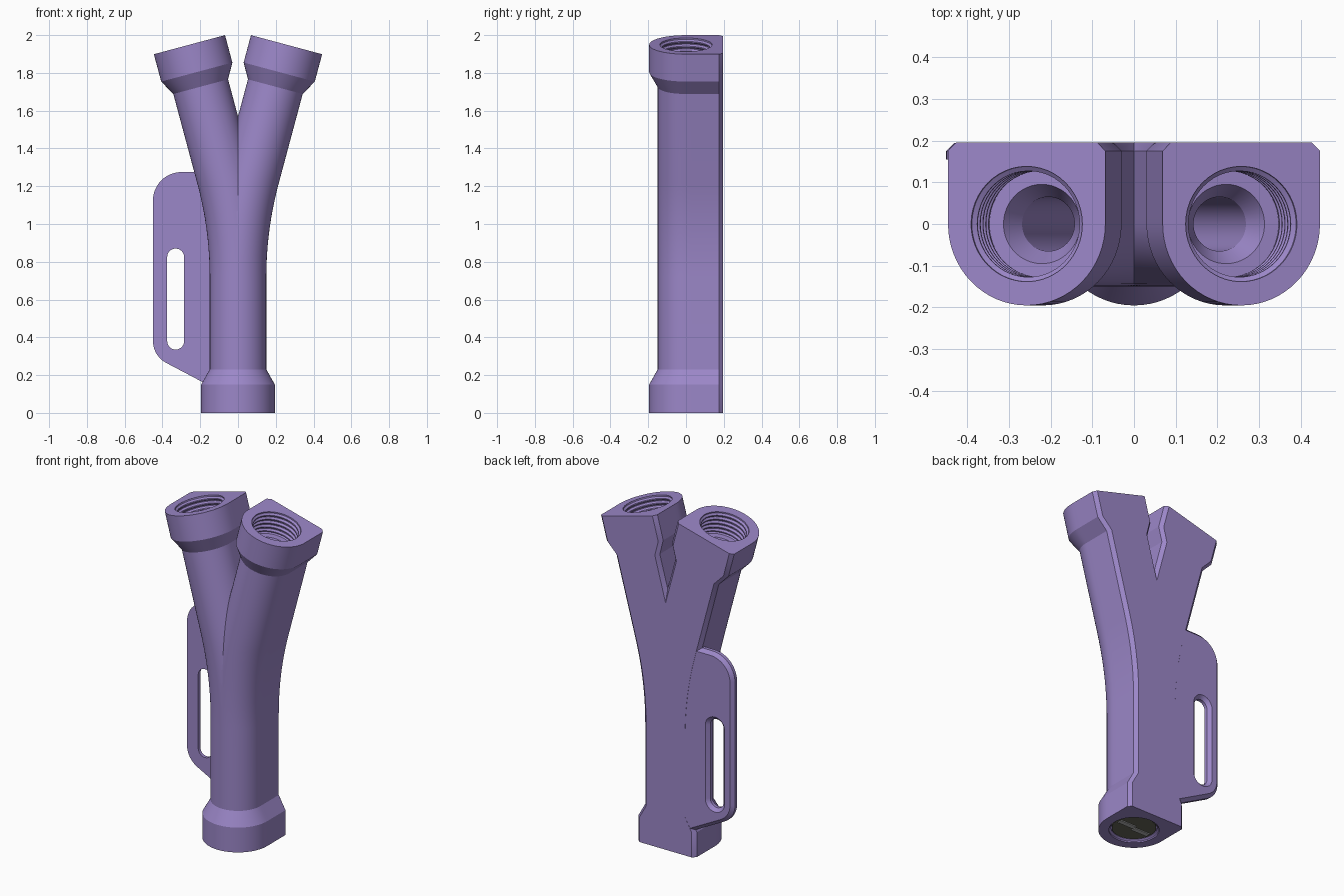
import bpy, bmesh, math
from mathutils import Vector

if "Cube" in bpy.data.objects:
    bpy.data.objects.remove(bpy.data.objects["Cube"])

def material(name, col):
    m = bpy.data.materials.new(name)
    m.diffuse_color = (*col, 1)
    m.use_nodes = True
    m.node_tree.nodes["Principled BSDF"].inputs["Base Color"].default_value = m.diffuse_color
    return m

PURPLE = material("purple", (0.33, 0.242, 0.578))
DARK = material("dark_olive", (0.13, 0.13, 0.10))
GREY = material("light_grey", (0.45, 0.45, 0.45))

BACK, CH = 0.195, 0.02              # flat back plane, chamfer size
TILT, R, S0, L = math.radians(15), 2.05, 0.72, 1.98
S1 = S0 + R * TILT                  # end of the bend

def finish(bm, name, mat, angle=25):
    bmesh.ops.recalc_face_normals(bm, faces=bm.faces)
    me = bpy.data.meshes.new(name)
    bm.to_mesh(me)
    bm.free()
    ob = bpy.data.objects.new(name, me)
    bpy.context.collection.objects.link(ob)
    me.materials.append(mat)
    bpy.ops.object.select_all(action='DESELECT')
    ob.select_set(True)
    bpy.context.view_layer.objects.active = ob
    bpy.ops.object.shade_smooth_by_angle(angle=math.radians(angle))
    return ob

def bridge(bm, a, b):
    n = len(a)
    for i in range(n):
        bm.faces.new((a[i], a[(i + 1) % n], b[(i + 1) % n], b[i]))

# ---- centre line: straight, bend, tilted straight
def axis(s):
    if s <= S0:
        return Vector((0, 0, s)), 0.0
    a = min((s - S0) / R, TILT)
    p = Vector((R * (1 - math.cos(a)), 0, S0 + R * math.sin(a)))
    if s > S1:
        p += (s - S1) * Vector((math.sin(a), 0, math.cos(a)))
    return p, a

def d_section(r):
    pts = [(r * math.cos(t), r * math.sin(t))
           for t in (math.pi + math.pi * i / 32 for i in range(32))]
    side = [(r, (BACK - CH) * i / 6) for i in range(7)]
    back = [((r - CH) * (1 - i / 5), BACK) for i in range(11)]
    return pts + side + back + [(-x, y) for x, y in reversed(side[1:])]

def circle(r):
    ang = [math.pi + math.pi * i / 32 for i in range(32)]
    ang += [math.pi * i / 24 for i in range(24)]
    return [(r * math.cos(t), r * math.sin(t)) for t in ang]

def ring(bm, section, s):
    p, a = axis(s)
    ux = Vector((math.cos(a), 0, -math.sin(a)))
    return [bm.verts.new(p + ux * x + Vector((0, y, 0))) for x, y in section]

# ---- forked pipe: outer skin up, threaded bore back down, halved and mirrored
bend = [S0 + (S1 - S0) * i / 14 for i in range(15)]
outer = [(0, .195), (.15, .195), (.23, .15)] + [(s, .15) for s in bend]
outer += [(L - .23, .15), (L - .15, .195), (L, .195)]
thread = [(0, .138)]
for i in range(5):
    d = .008 + i * .026
    thread += [(d, .138), (d + .008, .127), (d + .014, .127), (d + .022, .138)]
thread += [(.14, .13), (.14, .095), (.2, .065)]
inner = [(L - d, r) for d, r in thread]
inner += [(s, .065) for s in reversed(bend)]
inner += [(d, r) for d, r in reversed(thread)]

bm = bmesh.new()
rings = [ring(bm, d_section(r), s) for s, r in outer]
rings += [ring(bm, circle(r), s) for s, r in inner]
for i in range(len(rings)):
    bridge(bm, rings[i], rings[(i + 1) % len(rings)])
bmesh.ops.recalc_face_normals(bm, faces=bm.faces)
bmesh.ops.bisect_plane(bm, geom=bm.verts[:] + bm.edges[:] + bm.faces[:], dist=1e-5,
                       plane_co=(0, 0, 0), plane_no=(1, 0, 0), clear_inner=True)
half = bm.verts[:] + bm.edges[:] + bm.faces[:]
copy = bmesh.ops.duplicate(bm, geom=half)["geom"]
for v in (g for g in copy if isinstance(g, bmesh.types.BMVert)):
    v.co.x = -v.co.x
bmesh.ops.remove_doubles(bm, verts=bm.verts, dist=1e-4)
finish(bm, "forked_pipe", PURPLE)

# ---- side handle plate with rounded slot and chamfered back edges
def arc(cx, cz, r, a0, a1, n=12):
    return [(cx + r * math.cos(math.radians(a0 + (a1 - a0) * i / n)),
             cz + r * math.sin(math.radians(a0 + (a1 - a0) * i / n))) for i in range(n + 1)]

def outline(d):
    return ([(-.1, .117 + 1.13 * d), (-.1, 1.275 - d)]
            + arc(-.30, 1.125, .15 - d, 90, 180)
            + arc(-.32, .38, .13 - d, 180, 242.2))

def slot(d):
    return arc(-.33, .825, .045 + d, 0, 180) + arc(-.33, .38, .045 + d, 180, 360)

bm = bmesh.new()
layers = [(.155, 0), (BACK - CH, 0), (BACK - .0005, CH)]
ends = [[], []]
for shape in (outline, slot):
    loops = [[bm.verts.new((x, y, z)) for x, z in shape(d)] for y, d in layers]
    for a, b in zip(loops, loops[1:]):
        bridge(bm, a, b)
    for e, lp in zip(ends, (loops[0], loops[-1])):
        e += [bm.edges.get((lp[i], lp[i - 1])) for i in range(len(lp))]
for e, ny in zip(ends, (-1, 1)):
    bmesh.ops.triangle_fill(bm, edges=e, use_beauty=True, normal=(0, ny, 0))
finish(bm, "side_handle", PURPLE)

# ---- disc and cross bar inside the lower opening
bm = bmesh.new()
bmesh.ops.create_cone(bm, cap_ends=True, segments=48, radius1=.122, radius2=.122, depth=.012)
bmesh.ops.translate(bm, verts=bm.verts, vec=(0, 0, .02))
finish(bm, "inlet_disc", DARK)

bm = bmesh.new()
for sgn in (-1, 1):
    c = bmesh.ops.create_cube(bm, size=1)["verts"]
    bmesh.ops.scale(bm, verts=c, vec=(.105, .03, .006))
    bmesh.ops.translate(bm, verts=c, vec=(.055 * sgn, .008 * sgn, .012))
finish(bm, "inlet_bar", GREY)
